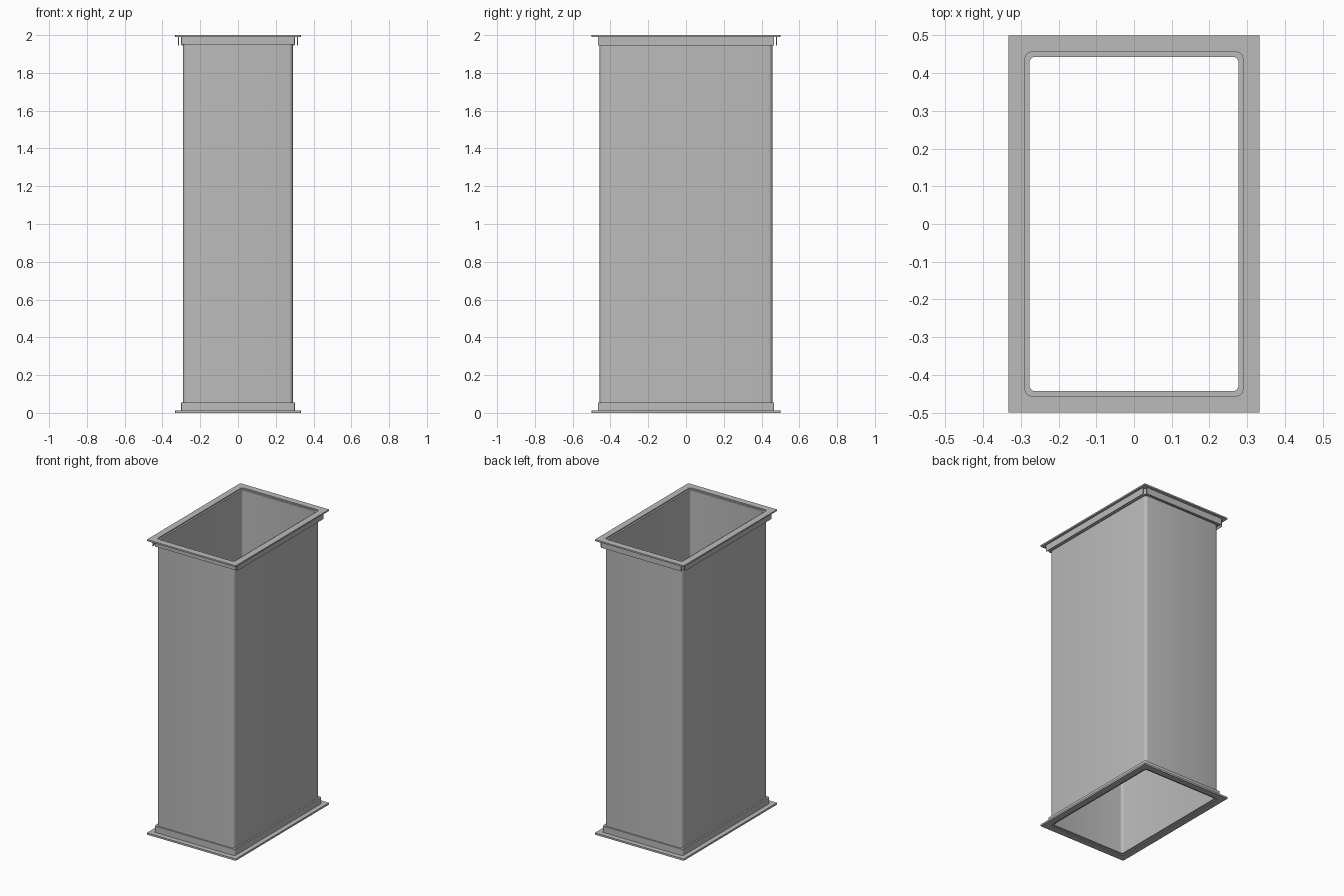
import bpy, bmesh, math

cube = bpy.data.objects.get("Cube")
if cube:
    bpy.data.objects.remove(cube, do_unlink=True)

steel = bpy.data.materials.new("galvanised grey")
steel.use_nodes = True
GREY = (0.5, 0.5, 0.5, 1)
steel.diffuse_color = GREY
steel.node_tree.nodes["Principled BSDF"].inputs["Base Color"].default_value = GREY


def outline(hx, hy, r, steps=4):
    """Rounded rectangle, counter-clockwise."""
    pts = []
    for i, (sx, sy) in enumerate([(1, 1), (-1, 1), (-1, -1), (1, -1)]):
        for k in range(steps + 1):
            a = math.pi / 2 * (i + k / steps)
            pts.append((sx * (hx - r) + r * math.cos(a),
                        sy * (hy - r) + r * math.sin(a)))
    return pts


def finish(name, bm):
    bmesh.ops.recalc_face_normals(bm, faces=bm.faces)
    mesh = bpy.data.meshes.new(name)
    bm.to_mesh(mesh)
    bm.free()
    mesh.materials.append(steel)
    obj = bpy.data.objects.new(name, mesh)
    bpy.context.collection.objects.link(obj)
    bpy.ops.object.select_all(action="DESELECT")
    obj.select_set(True)
    bpy.context.view_layer.objects.active = obj
    bpy.ops.object.shade_smooth_by_angle(angle=math.radians(35))
    return obj


def frame(name, outer, inner, z0, z1):
    """Hollow rectangular ring; outer and inner are (half x, half y, radius)."""
    bm = bmesh.new()
    loops = [[bm.verts.new((x, y, z)) for x, y in outline(*size)]
             for size, z in ((outer, z0), (outer, z1), (inner, z1), (inner, z0))]
    n = len(loops[0])
    for j in range(4):
        a, b = loops[j], loops[(j + 1) % 4]
        for i in range(n):
            k = (i + 1) % n
            bm.faces.new((a[i], a[k], b[k], b[i]))
    return finish(name, bm)


def plate(name, centre, size):
    bm = bmesh.new()
    bmesh.ops.create_cube(bm, size=1)
    bmesh.ops.scale(bm, vec=size, verts=bm.verts)
    bmesh.ops.translate(bm, vec=centre, verts=bm.verts)
    return finish(name, bm)


# Duct body with rounded corners
frame("duct_body", (0.29, 0.457, 0.02), (0.277, 0.443, 0.015), 0.006, 1.992)

# End flanges and the collars that wrap the duct
FLANGE = (0.333, 0.5, 0.003)
COLLAR = (0.301, 0.466, 0.006)
SEAT = (0.289, 0.456, 0.019)
for end, f0, f1, c0, c1 in (("bottom", 0, 0.012, 0.01, 0.055),
                            ("top", 1.99, 2, 1.95, 1.992)):
    frame(end + "_flange", FLANGE, SEAT, f0, f1)
    frame(end + "_collar", COLLAR, SEAT, c0, c1)

# Folded lips hanging under the top flange
for side, s in (("left", 1), ("right", -1)):
    plate(side + "_lip", (s * 0.315, 0, 1.969), (0.005, 0.93, 0.046))
plate("back_lip", (0, 0.479, 1.969), (0.6, 0.005, 0.046))
